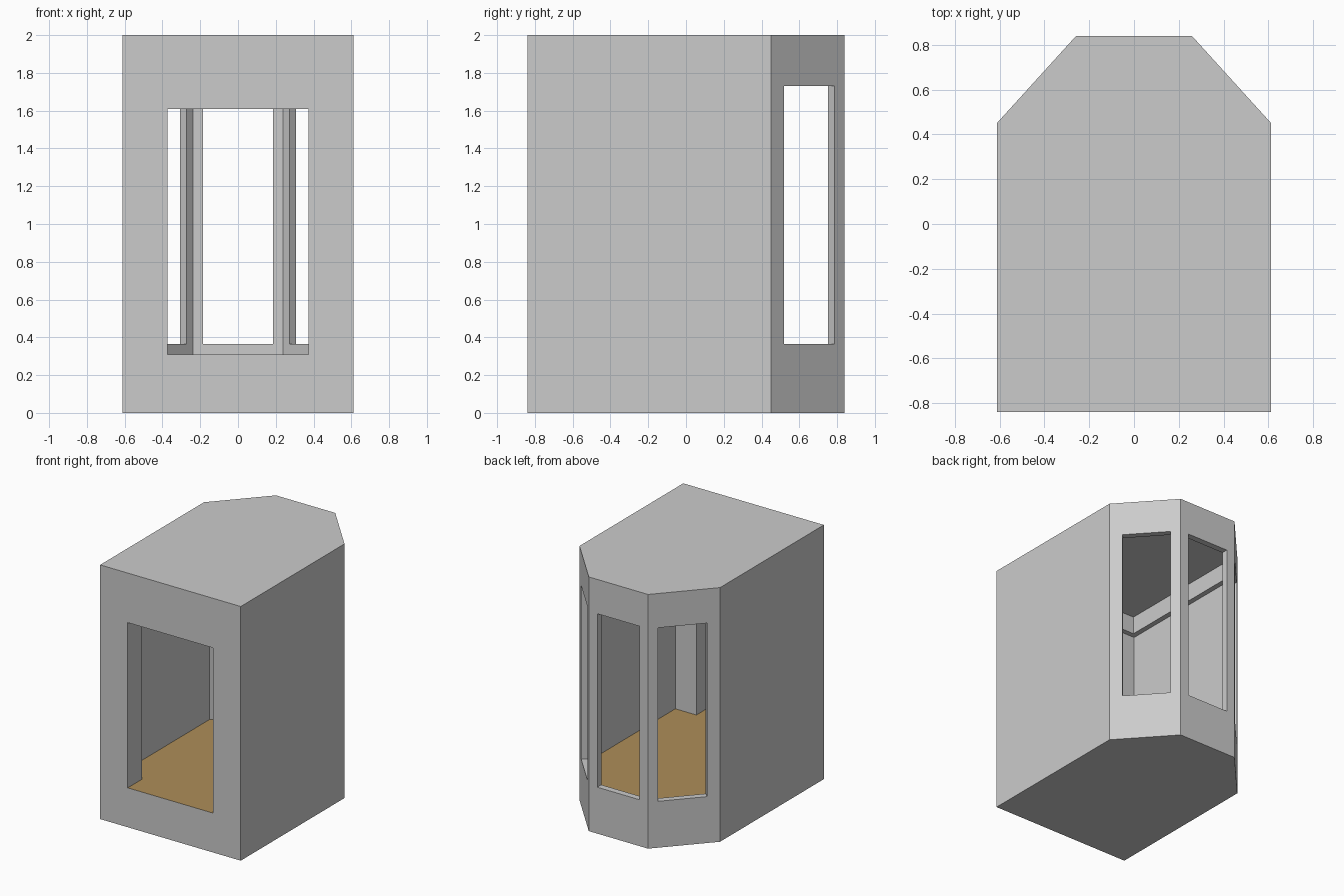
import bpy, bmesh
from mathutils import Vector

if "Cube" in bpy.data.objects:
    bpy.data.objects.remove(bpy.data.objects["Cube"])

H, FLOOR_Z, CEILING_Z = 2.0, 0.31, 1.93


def mirrored(half):
    """Close a right-hand profile (front to back) with its left-hand mirror."""
    return half + [(-x, y) for x, y in reversed(half)]


def inset(points, d):
    """Offset a counter-clockwise outline inwards with mitred corners."""
    pts, out = [Vector(p) for p in points], []
    for i, p in enumerate(pts):
        a = (p - pts[i - 1]).normalized()
        b = (pts[(i + 1) % len(pts)] - p).normalized()
        na, nb = Vector((-a.y, a.x)), Vector((-b.y, b.x))
        out.append(tuple(p + (na + nb) * d / (1 + na.dot(nb))))
    return out


def add_object(name, bm):
    bmesh.ops.recalc_face_normals(bm, faces=bm.faces[:])
    mesh = bpy.data.meshes.new(name)
    bm.to_mesh(mesh)
    bm.free()
    ob = bpy.data.objects.new(name, mesh)
    bpy.context.collection.objects.link(ob)
    return ob


def prism(name, points, z0, z1):
    bm = bmesh.new()
    lo = [bm.verts.new((x, y, z0)) for x, y in points]
    hi = [bm.verts.new((x, y, z1)) for x, y in points]
    bm.faces.new(lo)
    bm.faces.new(hi)
    for i in range(len(points)):
        j = (i + 1) % len(points)
        bm.faces.new((lo[i], lo[j], hi[j], hi[i]))
    return add_object(name, bm)


def ring(name, outer, inner, z0, z1):
    bm = bmesh.new()
    loops = [[bm.verts.new((x, y, z)) for x, y in pts]
             for pts, z in ((outer, z0), (inner, z0), (inner, z1), (outer, z1))]
    n = len(outer)
    for k in range(4):
        a, b = loops[k], loops[(k + 1) % 4]
        for i in range(n):
            j = (i + 1) % n
            bm.faces.new((a[i], a[j], b[j], b[i]))
    return add_object(name, bm)


def rect(x, y0, y1):
    return [(-x, y0), (x, y0), (x, y1), (-x, y1)]


# Outer walls with a three-sided bay at the back
corner, back = Vector((0.612, 0.45)), Vector((0.258, 0.84))
outline = mirrored([(0.612, -0.84), tuple(corner), tuple(back)])
inside = mirrored([(0.555, -0.66), (0.555, 0.437), (0.237, 0.79)])
room = prism("room_shell", outline, 0, H)

# Interior space, wide front opening and back window
cutters = [
    prism("interior_cutter", inside, FLOOR_Z, CEILING_Z),
    prism("front_opening_cutter", rect(0.372, -1, -0.5), FLOOR_Z, 1.61),
    prism("back_window_cutter", rect(0.184, 0.65, 1), 0.365, 1.73),
]

# Angled bay windows
along = back - corner
normal = Vector((along.y, -along.x)).normalized()
p, q = (corner + along * ((y - corner.y) / along.y) for y in (0.52, 0.785))
side = [tuple(v) for v in (p - normal * 0.15, p + normal * 0.1,
                           q + normal * 0.1, q - normal * 0.15)]
for label, s in (("right", 1), ("left", -1)):
    cutters.append(prism(label + "_window_cutter", [(s * x, y) for x, y in side], 0.365, 1.73))

for c in cutters:
    mod = room.modifiers.new(c.name, 'BOOLEAN')
    mod.operation, mod.solver, mod.object = 'DIFFERENCE', 'EXACT', c

# Apply the cuts and remove the helpers
bpy.context.view_layer.update()
deps = bpy.context.evaluated_depsgraph_get()
room_mesh = bpy.data.meshes.new_from_object(room.evaluated_get(deps))
room.modifiers.clear()
room.data = room_mesh
for c in cutters:
    bpy.data.objects.remove(c)

# Wooden floor, running through the front opening
wood = bpy.data.materials.new("floor_wood")
wood.diffuse_color = (0.42, 0.27, 0.10, 1)
wood.use_nodes = True
wood.node_tree.nodes["Principled BSDF"].inputs["Base Color"].default_value = wood.diffuse_color
plaster = bpy.data.materials.new("wall_grey")
plaster.diffuse_color = (0.8, 0.8, 0.8, 1)
plaster.use_nodes = True
plaster.node_tree.nodes["Principled BSDF"].inputs["Base Color"].default_value = plaster.diffuse_color
room_mesh.materials.clear()
room_mesh.materials.append(plaster)
room_mesh.materials.append(wood)
for f in room_mesh.polygons:
    on_floor = f.normal.z > 0.9 and abs(f.center.z - FLOOR_Z) < 0.01
    f.material_index = 1 if on_floor else 0

# Cornice around the top of the interior walls
ring("cornice", inside, inset(inside, 0.04), 1.79, CEILING_Z)
